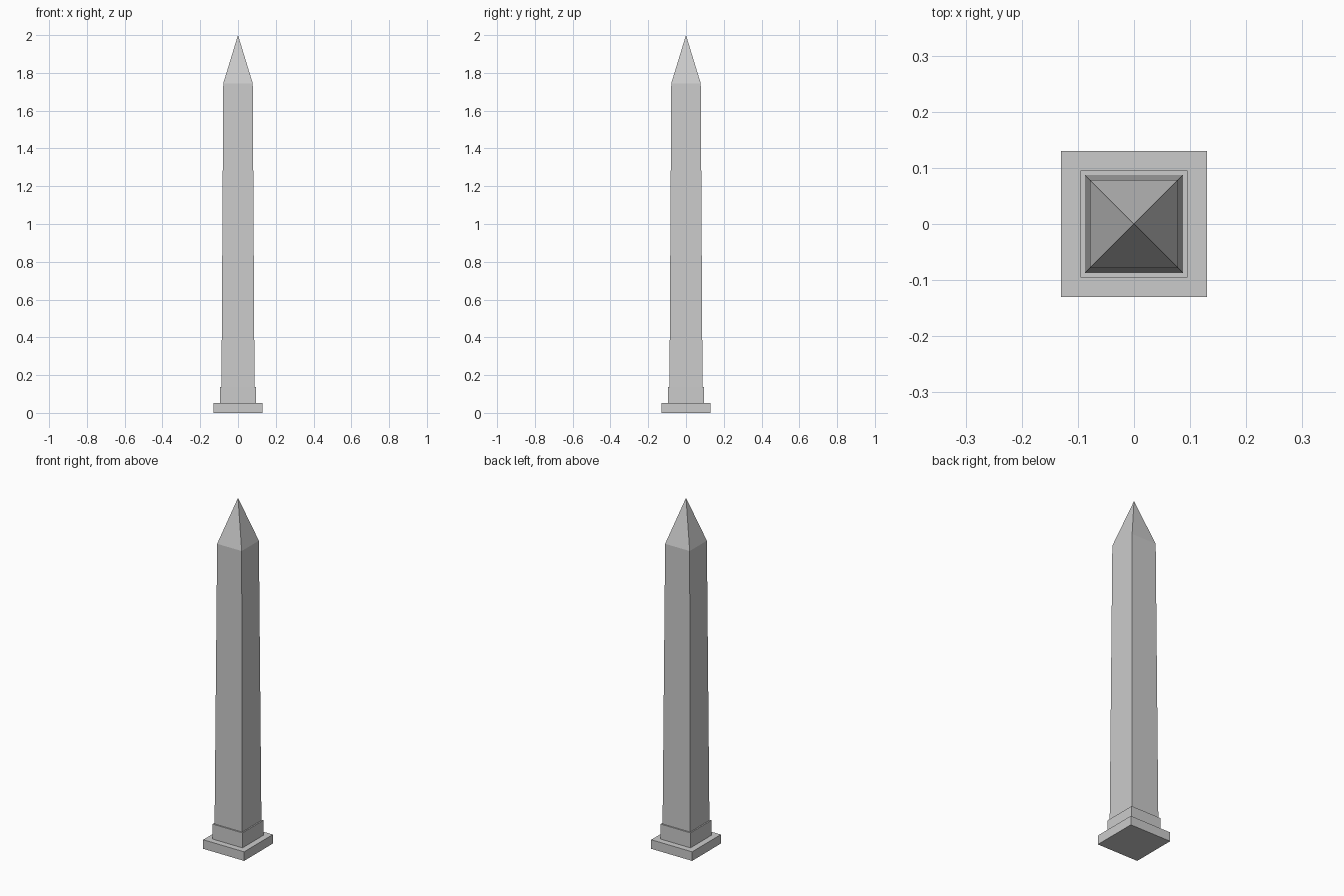
import bpy
import bmesh

if "Cube" in bpy.data.objects:
    bpy.data.objects.remove(bpy.data.objects["Cube"])


def square_loft(name, sections):
    """Flat-sided solid through square sections (half_width, z); half_width 0 is an apex."""
    bm = bmesh.new()
    rings = []
    for h, z in sections:
        if h == 0:
            rings.append([bm.verts.new((0, 0, z))] * 4)
        else:
            rings.append([bm.verts.new((sx * h, sy * h, z))
                          for sx, sy in ((-1, -1), (1, -1), (1, 1), (-1, 1))])
    bm.faces.new(rings[0][::-1])
    for low, high in zip(rings, rings[1:]):
        for i in range(4):
            j = (i + 1) % 4
            corners = [low[i], low[j], high[j], high[i]]
            bm.faces.new(list(dict.fromkeys(corners)))
    if sections[-1][0] > 0:
        bm.faces.new(rings[-1])
    mesh = bpy.data.meshes.new(name)
    bm.to_mesh(mesh)
    bm.free()
    obj = bpy.data.objects.new(name, mesh)
    bpy.context.collection.objects.link(obj)
    return obj


# Wide ground slab
square_loft("base_slab", [(0.13, 0.0), (0.13, 0.052)])

# Narrower block under the shaft
square_loft("plinth", [(0.095, 0.052), (0.095, 0.138)])

# Gently tapering shaft with its pointed cap
square_loft("shaft_and_pyramid_cap", [(0.0875, 0.138), (0.078, 1.745), (0, 2.0)])
